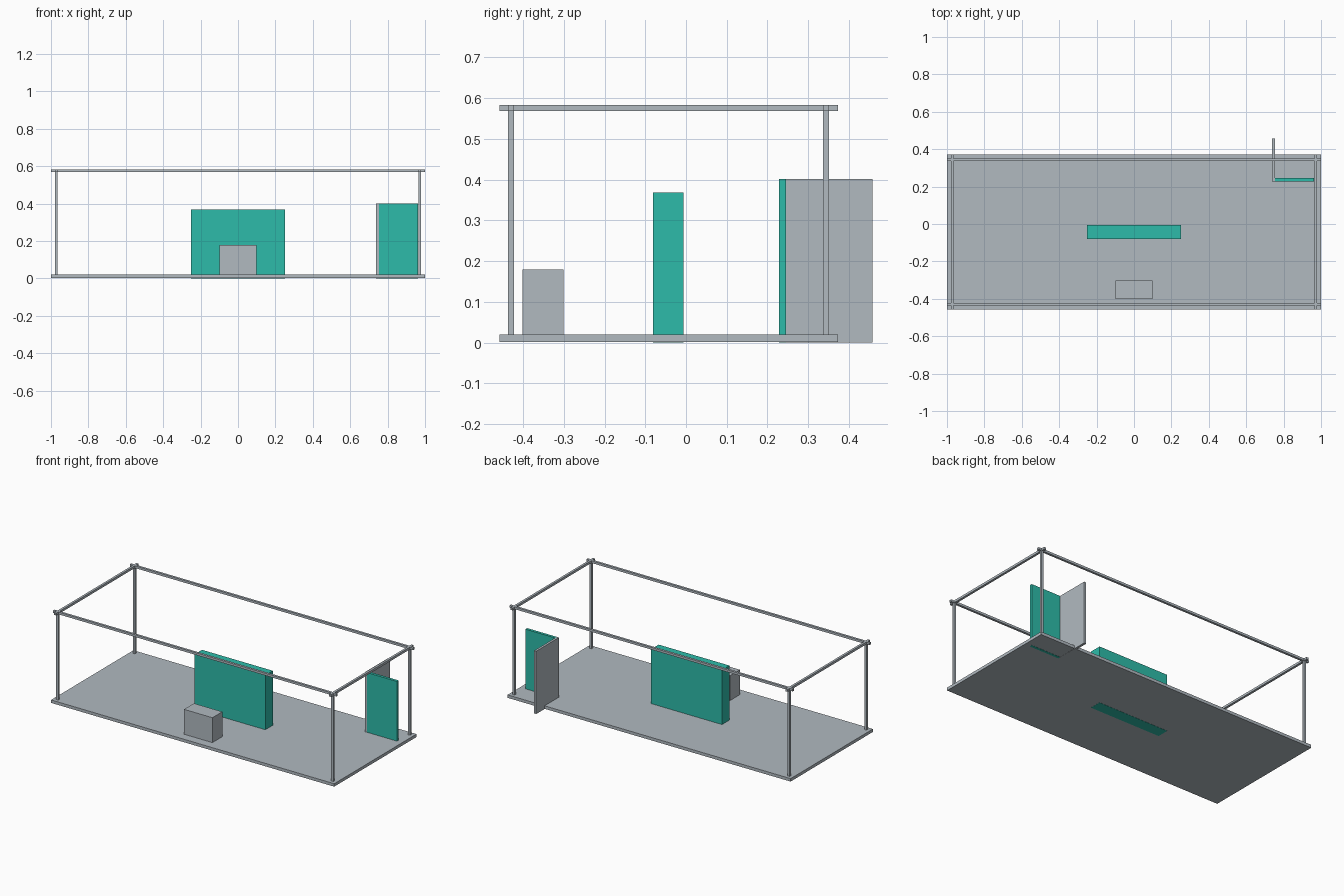
import bpy
import bmesh

if "Cube" in bpy.data.objects:
    bpy.data.objects.remove(bpy.data.objects["Cube"])


def material(name, rgb):
    m = bpy.data.materials.new(name)
    m.diffuse_color = (*rgb, 1.0)
    m.use_nodes = True
    m.node_tree.nodes["Principled BSDF"].inputs["Base Color"].default_value = m.diffuse_color
    return m


GREY = material("light_grey", (0.44, 0.49, 0.53))
TEAL = material("teal", (0.027, 0.50, 0.40))


def box(name, x, y, z, mat):
    """Axis-aligned box from (min, max) ranges."""
    bm = bmesh.new()
    bmesh.ops.create_cube(bm, size=1.0)
    for v in bm.verts:
        v.co = [r[0] + (c + 0.5) * (r[1] - r[0]) for c, r in zip(v.co, (x, y, z))]
    mesh = bpy.data.meshes.new(name)
    bm.to_mesh(mesh)
    bm.free()
    mesh.materials.append(mat)
    obj = bpy.data.objects.new(name, mesh)
    bpy.context.collection.objects.link(obj)
    return obj


def around(c):
    return (c - BAR / 2, c + BAR / 2)


# Platform extents and frame dimensions
X0, X1 = -1.0, 1.0
Y0, Y1 = -0.4575, 0.3725
FLOOR, TOP, BAR, INSET = 0.02, 0.583, 0.0145, 0.0285
POST_X = (X0 + INSET, X1 - INSET)
POST_Y = (Y0 + INSET, Y1 - INSET)

# Floor slab, raised a hair so the wall footprints show underneath
box("floor", (X0, X1), (Y0, Y1), (0.001, FLOOR), GREY)

# Corner posts
for sx, px in zip(("left", "right"), POST_X):
    for sy, py in zip(("front", "back"), POST_Y):
        box(f"post_{sy}_{sx}", around(px), around(py), (FLOOR, TOP - BAR), GREY)

# Top rails crossing over the posts
for sy, py in zip(("front", "back"), POST_Y):
    box(f"rail_{sy}", (X0, X1), around(py), (TOP - BAR, TOP), GREY)
for sx, px in zip(("left", "right"), POST_X):
    box(f"rail_{sx}", around(px), (Y0, Y1), (TOP - BAR, TOP), GREY)

# Central wall and the counter in front of it
box("central_wall", (-0.25, 0.25), (-0.081, -0.006), (0, 0.368), TEAL)
box("counter", (-0.1, 0.1), (-0.401, -0.301), (FLOOR, 0.179), GREY)

# Corner cabin: front panel and side panel that runs past the floor
box("cabin_front_panel", (0.753, 0.963), (0.228, 0.2455), (0, 0.401), TEAL)
box("cabin_side_panel", (0.738, 0.753), (0.228, 0.4575), (0, 0.401), GREY)
